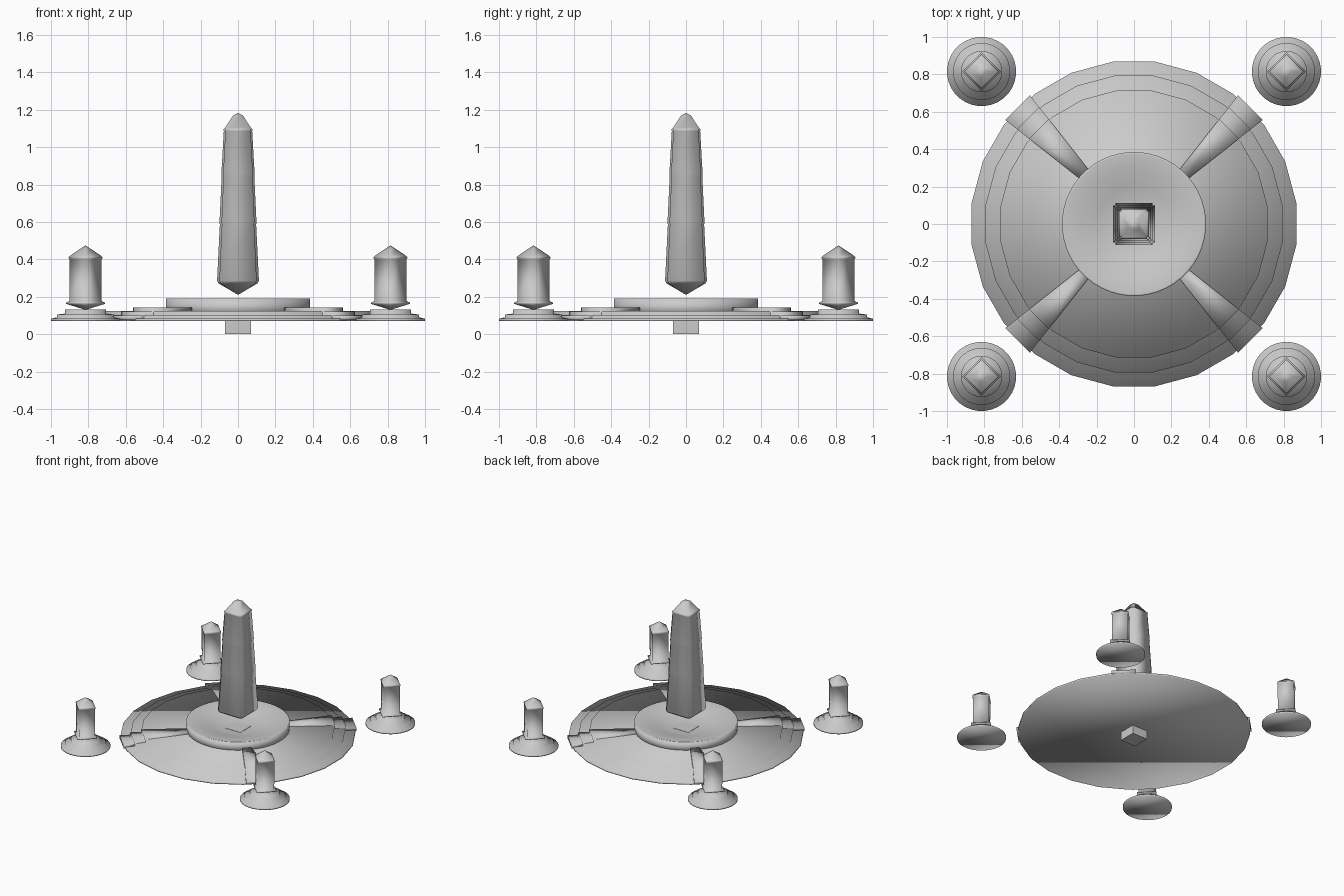
import bpy, bmesh
from math import cos, sin, pi

if "Cube" in bpy.data.objects:
    bpy.data.objects.remove(bpy.data.objects["Cube"])


def make_object(name, bm, smooth=True):
    bmesh.ops.remove_doubles(bm, verts=bm.verts, dist=1e-5)
    bmesh.ops.recalc_face_normals(bm, faces=bm.faces)
    for f in bm.faces:
        f.smooth = smooth
    mesh = bpy.data.meshes.new(name)
    bm.to_mesh(mesh)
    bm.free()
    ob = bpy.data.objects.new(name, mesh)
    bpy.context.collection.objects.link(ob)
    return ob


def loft(name, profile, outline, loc=(0, 0), smooth=True):
    """Stack scaled copies of an outline; outline(r) gives xy points."""
    bm = bmesh.new()
    rings = [[bm.verts.new((x + loc[0], y + loc[1], z)) for x, y in outline(r)]
             for r, z in profile]
    n = len(rings[0])
    for a, b in zip(rings, rings[1:]):
        for i in range(n):
            j = (i + 1) % n
            bm.faces.new((a[i], a[j], b[j], b[i]))
    for ring, (r, z) in ((rings[0], profile[0]), (rings[-1], profile[-1])):
        if r > 0:
            bm.faces.new(ring)
    return make_object(name, bm, smooth)


def circle(n, offset=0.0):
    return lambda r: [(r * cos(2 * pi * (i + offset) / n),
                       r * sin(2 * pi * (i + offset) / n)) for i in range(n)]


def notched_square(r):
    # square with a small square notch cut from every corner
    n = r * 0.11
    k = r - n
    quarter = [(r, k), (k, k), (k, r)]
    pts = []
    for c, s in ((1, 0), (0, 1), (-1, 0), (0, -1)):
        pts += [(x * c - y * s, x * s + y * c) for x, y in quarter]
    return pts


# Stepped main disc
loft("main_disc", [(0.875, 0.07), (0.875, 0.083), (0.80, 0.083), (0.80, 0.102),
                   (0.72, 0.102), (0.72, 0.125)], circle(24, 0.5))

# Raised centre platform with a dished top
loft("dished_platform", [(0.385, 0.10), (0.385, 0.19), (0.375, 0.19), (0.30, 0.183),
                         (0.20, 0.155), (0.12, 0.137), (0, 0.134)], circle(48, 0.5))

# Small core block under the disc, showing in the dish
bm = bmesh.new()
bmesh.ops.create_cube(bm, size=1)
for v in bm.verts:
    v.co = (v.co.x * 0.14, v.co.y * 0.14, (v.co.z + 0.5) * 0.138)
make_object("core_block", bm, smooth=False)

# Floating obelisk
loft("obelisk", [(0, 0.21), (0.105, 0.272), (0.112, 0.285), (0.097, 0.588),
                 (0.099, 0.596), (0.087, 0.848), (0.089, 0.856), (0.076, 1.085),
                 (0.079, 1.095), (0.070, 1.102), (0.026, 1.17), (0, 1.182)],
     notched_square)

# Four tapered, stepped stair spokes on the diagonals
spoke_steps = [(0.37, 0.075), (0.37, 0.142), (0.72, 0.142), (0.72, 0.12),
               (0.80, 0.12), (0.80, 0.10), (0.88, 0.10), (0.88, 0.075)]
for k in range(4):
    a = pi / 4 + k * pi / 2
    bm = bmesh.new()
    sides = []
    for s in (-1, 1):
        side = []
        for r, z in spoke_steps:
            w = s * (0.033 + (r - 0.37) * 0.118)
            side.append(bm.verts.new((r * cos(a) - w * sin(a),
                                      r * sin(a) + w * cos(a), z)))
        bm.faces.new(side)
        sides.append(side)
    n = len(spoke_steps)
    for i in range(n):
        j = (i + 1) % n
        bm.faces.new((sides[0][i], sides[0][j], sides[1][j], sides[1][i]))
    make_object(f"stair_spoke_{k + 1}", bm)

# Corner pillars: round stepped base and floating square pillar
for k, (sx, sy) in enumerate(((1, 1), (-1, 1), (-1, -1), (1, -1))):
    loc = (sx * 0.815, sy * 0.815)
    loft(f"pillar_base_{k + 1}", [(0.185, 0.07), (0.185, 0.083), (0.153, 0.09),
                                  (0.153, 0.105), (0.11, 0.11), (0.11, 0.133)],
         circle(32, 0.5), loc)
    loft(f"corner_pillar_{k + 1}", [(0, 0.13), (0.104, 0.162), (0.104, 0.168),
                                    (0.085, 0.178), (0.086, 0.40), (0.092, 0.41),
                                    (0.085, 0.418), (0.03, 0.455), (0, 0.475)],
         circle(4), loc)
